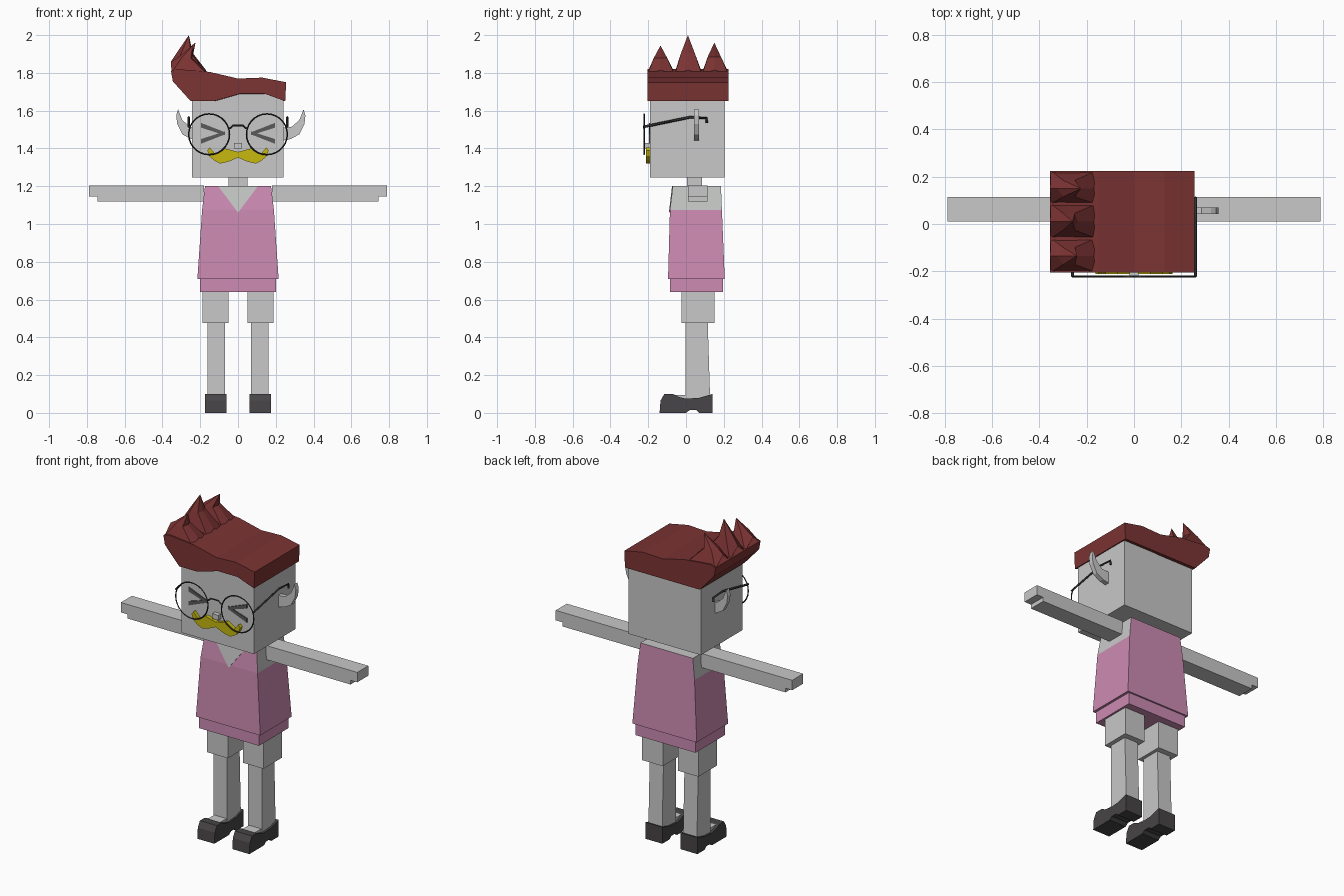
import bpy, bmesh
from math import pi
from mathutils import Vector

cube = bpy.data.objects.get("Cube")
if cube:
    bpy.data.objects.remove(cube)


def material(name, rgb):
    m = bpy.data.materials.new(name)
    m.use_nodes = True
    m.diffuse_color = (*rgb, 1)
    m.node_tree.nodes["Principled BSDF"].inputs["Base Color"].default_value = (*rgb, 1)
    return m


SKIN = material("pale grey skin", (0.57, 0.58, 0.57))
HAIR = material("dark red hair", (0.2, 0.033, 0.033))
DRESS = material("pink cloth", (0.61, 0.26, 0.45))
GOLD = material("yellow moustache", (0.57, 0.48, 0.005))
SHOE = material("charcoal shoe", (0.064, 0.058, 0.063))
EYE = material("eye grey", (0.1, 0.1, 0.1))
WIRE = material("black wire", (0.03, 0.03, 0.033))


def build(name, verts, faces, *mats):
    bm = bmesh.new()
    vs = [bm.verts.new(v) for v in verts]
    for f in faces:
        bm.faces.new([vs[i] for i in f])
    bmesh.ops.recalc_face_normals(bm, faces=bm.faces)
    me = bpy.data.meshes.new(name)
    bm.to_mesh(me)
    bm.free()
    for m in mats:
        me.materials.append(m)
    ob = bpy.data.objects.new(name, me)
    bpy.context.collection.objects.link(ob)
    return ob


def loft(name, rings, *mats):
    """Skin a stack of equal-length rings and cap both ends."""
    n = len(rings[0])
    verts = [v for r in rings for v in r]
    faces = [list(range(n)), list(range(len(verts) - n, len(verts)))]
    for k in range(len(rings) - 1):
        for i in range(n):
            a, b = k * n + i, k * n + (i + 1) % n
            faces.append([a, b, b + n, a + n])
    return build(name, verts, faces, *mats)


def rect(x0, x1, y0, y1, z):
    return [(x0, y0, z), (x1, y0, z), (x1, y1, z), (x0, y1, z)]


def box(name, x, y, z, mat):
    return loft(name, [rect(*x, *y, h) for h in z], mat)


def prism_y(name, pts, y0, y1, mat):
    return loft(name, [[(x, y, z) for x, z in pts] for y in (y0, y1)], mat)


def wire(name, pts, radius):
    cu = bpy.data.curves.new(name, "CURVE")
    cu.dimensions = "3D"
    cu.bevel_depth = radius
    cu.bevel_resolution = 0
    cu.use_fill_caps = True
    sp = cu.splines.new("POLY")
    sp.points.add(len(pts) - 1)
    for p, c in zip(sp.points, pts):
        p.co = (*c, 1)
    cu.materials.append(WIRE)
    ob = bpy.data.objects.new(name, cu)
    bpy.context.collection.objects.link(ob)


# Head, neck and nose
box("head", (-.243, .24), (-.19, .205), (1.245, 1.72), SKIN)
box("neck", (-.05, .05), (.005, .085), (1.19, 1.25), SKIN)
box("nose", (-.02, .02), (-.217, -.19), (1.4, 1.43), SKIN)

# Torso: pink dress with bare sides at the armholes
torso = loft("dress", [rect(-.215, .215, -.095, .205, .71),
                       rect(-.19, .19, -.085, .19, 1.075),
                       rect(-.175, .175, -.07, .185, 1.2)], DRESS, SKIN)
for p in torso.data.polygons:
    armhole = p.center.z > 1.1 and abs(p.normal.x) > .8
    if armhole or p.center.z > 1.19:
        p.material_index = 1
box("dress_hem", (-.2, .2), (-.085, .195), (.64, .715), DRESS)

# V-shaped neckline plate lying on the sloped chest
neck_v = [(-.105, -.07, 1.2), (.105, -.07, 1.2), (0, -.0865, 1.06)]
loft("neckline", [neck_v, [(x, y - .004, z) for x, y, z in neck_v]], SKIN)

# Hair: swept-back block, arched along the forehead only
hair_top = [(.255, 1.75), (.13, 1.775), (0, 1.77), (-.15, 1.805), (-.32, 1.82), (-.355, 1.81)]
hair_low = [(-.345, 1.755), (-.25, 1.65), (-.13, 1.65), (.01, 1.69), (.14, 1.69), (.25, 1.65)]
hair = prism_y("hair", hair_top + hair_low, -.205, .225, HAIR)
for v in hair.data.vertices:
    if v.co.y > 0 and v.co.z < 1.7:
        v.co.z = 1.65

# Hair spikes: bent pyramids along the raised side
for name, y0, y1, tip in (("front", -.205, -.06, (-.24, -.135, 1.945)),
                          ("middle", -.06, .085, (-.26, .01, 2.0)),
                          ("back", .085, .225, (-.225, .15, 1.96))):
    ym, tz = tip[1], tip[2]
    base = [(-.352, y0, 1.8), (-.355, ym, 1.86), (-.352, y1, 1.8),
            (-.16, y1, 1.79), (-.17, ym, 1.815), (-.16, y0, 1.79)]
    zm = (1.81 + tz) / 2
    h = (y1 - y0) / 4
    mid = [(-.3, ym - h, zm), (-.325, ym, zm), (-.3, ym + h, zm),
           (-.25, ym + h, zm), (-.24, ym, zm), (-.25, ym - h, zm)]
    top = [Vector(tip) + (Vector(m) - Vector(tip)) * .02 for m in mid]
    loft("hair_spike_" + name, [base, mid, top], HAIR)

# Moustache: half outline mirrored across the centre
half = [(.07, 1.4), (.12, 1.37), (.15, 1.405), (.162, 1.39), (.152, 1.36),
        (.125, 1.335), (.095, 1.32), (.05, 1.33)]
outline = [(0, 1.382)] + half + [(0, 1.352)] + [(-x, z) for x, z in reversed(half)]
prism_y("moustache", outline, -.212, -.188, GOLD)

# Glasses bridge
wire("glasses_bridge", [(-.045, -.222, 1.505), (-.025, -.222, 1.522),
                        (.025, -.222, 1.522), (.045, -.222, 1.505)], .005)

ear = [(.23, 1.44), (.28, 1.45), (.325, 1.475), (.352, 1.53), (.357, 1.575),
       (.347, 1.607), (.325, 1.55), (.285, 1.515), (.23, 1.51)]
sole = [(-.14, 0), (0, 0), (.02, .015), (.055, .015), (.07, 0), (.14, 0), (.14, .1),
        (.07, .08), (0, .075), (-.04, .085), (-.07, .1), (-.115, .1), (-.135, .065)]

for s, side in ((1, "left"), (-1, "right")):
    def span(a, b):
        return sorted((s * a, s * b))

    # Squeezed eyes: two wedge plates
    for part, z0, z1, zi in (("upper", 1.535, 1.51, 1.478), ("lower", 1.45, 1.425, 1.482)):
        pts = [(.195, z0), (.07, zi + .008), (.07, zi - .008), (.195, z1)]
        prism_y(f"{side}_eye_{part}", [(s * x, z) for x, z in pts], -.196, -.189, EYE)

    # Glasses rim and temple
    bpy.ops.mesh.primitive_torus_add(location=(s * .153, -.222, 1.475), rotation=(pi / 2, 0, 0),
                                     major_radius=.108, minor_radius=.004,
                                     major_segments=28, minor_segments=4)
    rim = bpy.context.object
    rim.name = side + "_glasses_rim"
    rim.data.materials.append(WIRE)
    x = s * .26
    wire(side + "_glasses_temple", [(x, -.222, 1.515), (x, .02, 1.565), (x, .108, 1.56),
                                    (x, .11, 1.535)], .007)

    # Pointed ear
    shift = .03 if s < 0 else 0
    prism_y(side + "_ear", [(s * px + shift, z) for px, z in ear], .042, .07, SKIN)

    # Arm with a stepped hand
    arm = [(.18, 1.12), (.745, 1.12), (.745, 1.145), (.79, 1.145), (.79, 1.205), (.18, 1.205)]
    prism_y(side + "_arm", [(s * px, z) for px, z in arm], .01, .115, SKIN)

    # Leg
    box(side + "_thigh", span(.05, .188), (-.025, .15), (.475, .66), SKIN)
    loft(side + "_shin", [rect(*span(.07, .162), -.003, .128, .06),
                          rect(*span(.07, .162), -.003, .115, .48)], SKIN)
    box(side + "_instep", span(.075, .157), (-.07, .02), (.05, .096), SKIN)

    # Shoe, profile extruded across the foot
    loft(side + "_shoe", [[(px, y, z) for y, z in sole] for px in span(.06, .174)], SHOE)
